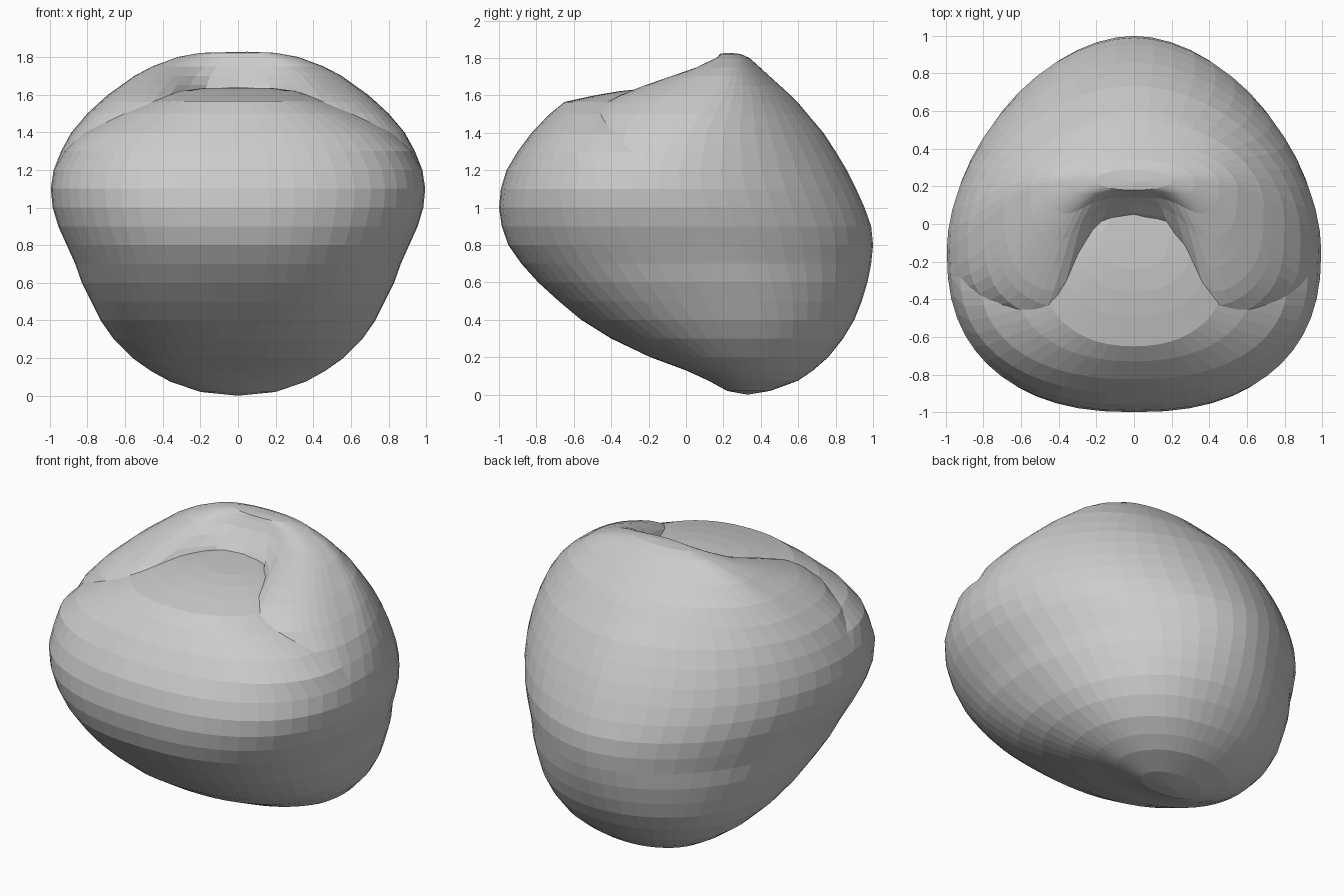
import bpy, bmesh, math

SEG = 52


def ring(w, front, back, yc, pf, pb, notch=None):
    """Egg-shaped outline: separate front and back bulge, optional dent in the front."""
    pts = []
    for i in range(SEG):
        t = 2 * math.pi * i / SEG
        s, c = math.sin(t), math.cos(t)
        p = pf if c < 0 else pb
        x = w * math.copysign(abs(s) ** (2 / p), s)
        reach = abs(c) ** (2 / p)
        y = yc + (back - yc) * reach if c >= 0 else yc - (yc - front) * reach
        if notch is not None and c < 0:
            k = math.exp(-(x / 0.32) ** 4)
            y += max(0, notch - y) * k
        pts.append((x, y))
    return pts


def loft(name, rows, bottom=None, top=None):
    """Skin stacked rings; bottom and top are optional closing points."""
    bm = bmesh.new()
    loops = [[bm.verts.new((x, y, z)) for x, y in ring(*args)] for z, *args in rows]
    for a, b in zip(loops, loops[1:]):
        for i in range(SEG):
            j = (i + 1) % SEG
            bm.faces.new((a[i], a[j], b[j], b[i]))
    for loop, tip in ((loops[0], bottom), (loops[-1], top)):
        if tip:
            v = bm.verts.new(tip)
            for i in range(SEG):
                bm.faces.new((loop[i], loop[(i + 1) % SEG], v))
    bmesh.ops.recalc_face_normals(bm, faces=bm.faces)
    me = bpy.data.meshes.new(name)
    bm.to_mesh(me)
    bm.free()
    ob = bpy.data.objects.new(name, me)
    bpy.context.collection.objects.link(ob)
    return ob


# lower body rings: z, half width, front y, back y, widest y, front and back roundness
lower = [
    (0.02, 0.20, 0.22, 0.45, 0.33, 2.1, 2.1),
    (0.075, 0.36, 0.12, 0.60, 0.32, 2.1, 2.1),
    (0.13, 0.46, 0.00, 0.68, 0.30, 2.2, 2.1),
    (0.20, 0.56, -0.19, 0.76, 0.26, 2.2, 2.1),
    (0.30, 0.66, -0.40, 0.84, 0.20, 2.2, 2.05),
    (0.40, 0.73, -0.56, 0.90, 0.15, 2.3, 2.0),
    (0.50, 0.78, -0.68, 0.94, 0.10, 2.4, 1.95),
    (0.60, 0.83, -0.79, 0.97, 0.05, 2.4, 1.9),
    (0.70, 0.865, -0.88, 0.99, 0.00, 2.4, 1.85),
    (0.80, 0.91, -0.95, 1.00, -0.05, 2.4, 1.85),
    (0.90, 0.955, -0.985, 0.99, -0.09, 2.4, 1.85),
    (1.00, 0.985, -1.00, 0.955, -0.12, 2.4, 1.85),
    (1.10, 0.995, -0.99, 0.91, -0.14, 2.4, 1.85),
    (1.20, 0.98, -0.96, 0.86, -0.14, 2.35, 1.85),
]

# rear hump rings, dented in the front above the dome
hump = [
    (1.30, 0.94, -0.58, 0.80, -0.10, 3.0, 1.85),
    (1.40, 0.885, -0.56, 0.735, -0.06, 3.2, 1.85),
    (1.50, 0.80, -0.54, 0.65, 0.02, 3.2, 1.85, -0.05),
    (1.56, 0.735, -0.48, 0.60, 0.07, 3.2, 1.85, 0.0),
    (1.60, 0.69, -0.41, 0.56, 0.10, 3.2, 1.9, 0.03),
    (1.65, 0.62, -0.29, 0.505, 0.14, 3.2, 1.9, 0.06),
    (1.70, 0.55, -0.15, 0.45, 0.18, 3.2, 1.9, 0.10),
    (1.75, 0.455, -0.01, 0.395, 0.21, 3.0, 1.9, 0.14),
    (1.80, 0.32, 0.115, 0.34, 0.23, 2.8, 2.0, 0.17),
    (1.822, 0.20, 0.18, 0.29, 0.235, 2.2, 2.0),
]
loft("body_with_rear_hump", lower + hump, (0, 0.33, 0), (0.05, 0.225, 1.828))

# front dome, sharing the widest ring of the body and ending inside the hump
dome = [lower[-1],
    (1.30, 0.925, -0.90, 0.40, -0.25, 2.3, 1.8),
    (1.40, 0.82, -0.825, 0.30, -0.27, 2.3, 1.8),
    (1.50, 0.64, -0.73, 0.22, -0.28, 2.2, 1.8),
    (1.565, 0.48, -0.65, 0.18, -0.26, 2.2, 1.8),
    (1.60, 0.38, -0.49, 0.15, -0.20, 2.2, 1.8),
    (1.622, 0.29, -0.36, 0.12, -0.15, 2.2, 1.8),
    (1.635, 0.18, -0.24, 0.09, -0.10, 2.2, 1.8),
]
loft("front_dome", dome, None, (0, -0.08, 1.638))
